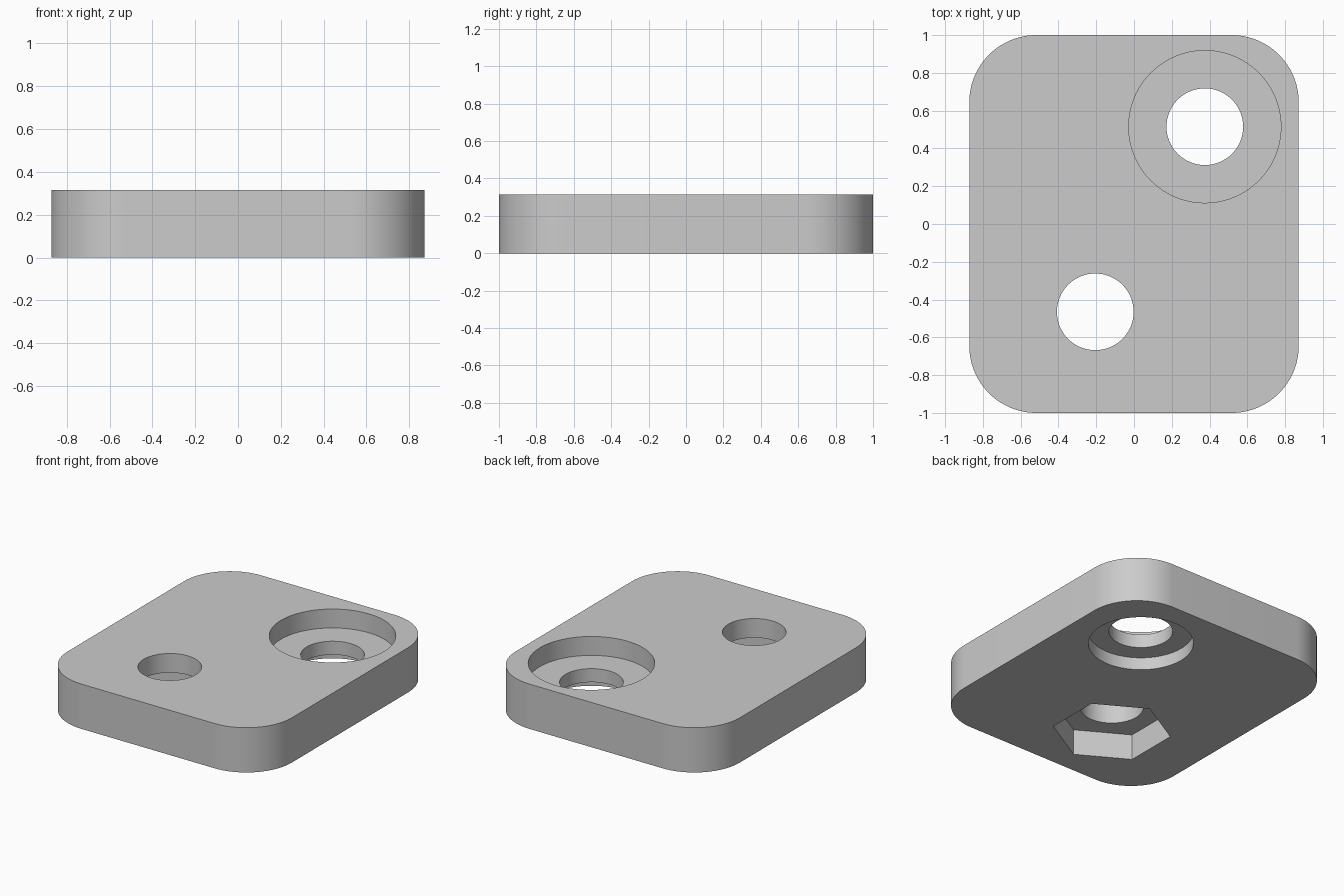
import bpy
import bmesh
from math import cos, sin, pi, radians

old = bpy.data.objects.get("Cube")
if old:
    bpy.data.objects.remove(old, do_unlink=True)

HALF_X, HALF_Y, HEIGHT, CORNER = 0.872, 1.0, 0.315, 0.355
BORE_AT = (0.375, 0.515)
NUT_AT = (-0.205, -0.465)
HOLE_R = 0.203
OVER = 0.1  # how far open cutters reach past the plate


def prism(name, outline, z0, z1):
    """Extrude a closed 2D outline from z0 to z1."""
    bm = bmesh.new()
    base = bm.faces.new([bm.verts.new((x, y, z0)) for x, y in outline])
    new = bmesh.ops.extrude_face_region(bm, geom=[base])["geom"]
    top = [v for v in new if isinstance(v, bmesh.types.BMVert)]
    bmesh.ops.translate(bm, verts=top, vec=(0, 0, z1 - z0))
    bmesh.ops.recalc_face_normals(bm, faces=bm.faces)
    mesh = bpy.data.meshes.new(name)
    bm.to_mesh(mesh)
    bm.free()
    obj = bpy.data.objects.new(name, mesh)
    bpy.context.collection.objects.link(obj)
    return obj


def ring(center, radius, sides, start=0.0):
    return [(center[0] + radius * cos(start + 2 * pi * i / sides),
             center[1] + radius * sin(start + 2 * pi * i / sides))
            for i in range(sides)]


def rounded_rectangle(hx, hy, r, steps=24):
    points = []
    for k, (sx, sy) in enumerate([(1, 1), (-1, 1), (-1, -1), (1, -1)]):
        for i in range(steps + 1):
            a = (k + i / steps) * pi / 2
            points.append((sx * (hx - r) + r * cos(a),
                           sy * (hy - r) + r * sin(a)))
    return points


# Plate body
plate = prism("mounting_plate", rounded_rectangle(HALF_X, HALF_Y, CORNER),
              0, HEIGHT)
metal = bpy.data.materials.new("light_grey")
metal.use_nodes = True
grey = (0.6, 0.6, 0.6, 1)
metal.diffuse_color = grey
metal.node_tree.nodes["Principled BSDF"].inputs["Base Color"].default_value = grey
plate.data.materials.append(metal)

# Through holes, top counterbore, round and hexagonal pockets underneath
cutters = [
    prism("bore_hole", ring(BORE_AT, HOLE_R, 64), -OVER, HEIGHT + OVER),
    prism("top_counterbore", ring(BORE_AT, 0.403, 96), 0.182, HEIGHT + OVER),
    prism("bottom_pocket", ring(BORE_AT, 0.335, 96), -OVER, 0.087),
    prism("bolt_hole", ring(NUT_AT, HOLE_R, 64), -OVER, HEIGHT + OVER),
    prism("nut_pocket", ring(NUT_AT, 0.378, 6, pi / 6), -OVER, 0.18),
]
bpy.ops.object.select_all(action="DESELECT")
plate.select_set(True)
bpy.context.view_layer.objects.active = plate
for cutter in cutters:
    cutter.hide_render = True
    cut = plate.modifiers.new(cutter.name, "BOOLEAN")
    cut.operation = "DIFFERENCE"
    cut.solver = "EXACT"
    cut.object = cutter
    bpy.ops.object.modifier_apply(modifier=cut.name)
    bpy.data.objects.remove(cutter, do_unlink=True)

bpy.ops.object.shade_smooth_by_angle(angle=radians(30))
